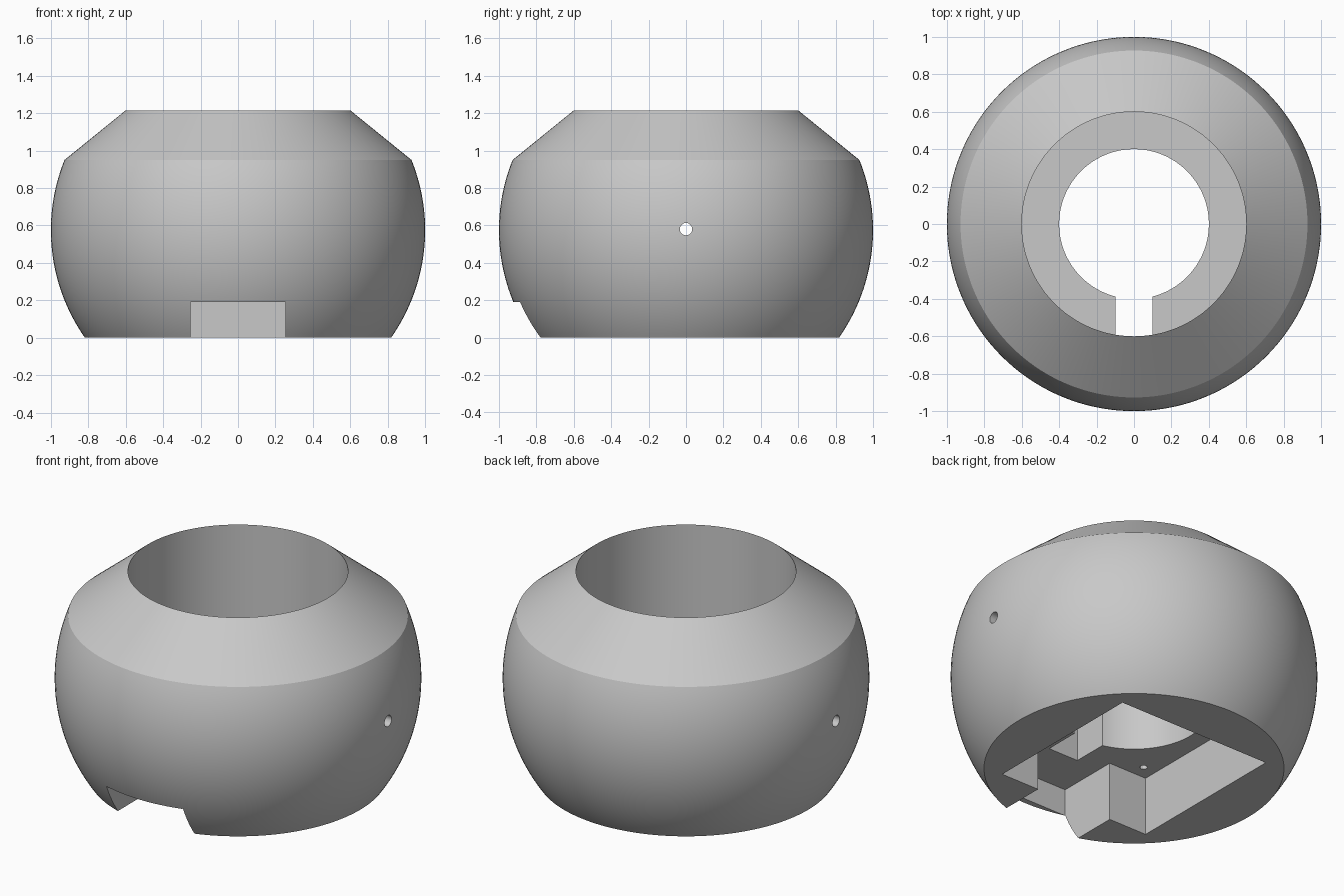
import bpy
import bmesh
import math
from mathutils import Matrix

cube = bpy.data.objects.get("Cube")
if cube:
    bpy.data.objects.remove(cube, do_unlink=True)

SEGMENTS = 144
MID = 0.575        # height of the sphere's centre
CEILING = 0.353    # top of the underside pocket
LEDGE = 0.656      # floor of the upper bore

grey = bpy.data.materials.new("plain grey")
grey.use_nodes = True
grey.diffuse_color = (0.58, 0.58, 0.58, 1)
grey.node_tree.nodes["Principled BSDF"].inputs["Base Color"].default_value = grey.diffuse_color


def make_object(name, bm):
    bmesh.ops.recalc_face_normals(bm, faces=bm.faces)
    mesh = bpy.data.meshes.new(name)
    bm.to_mesh(mesh)
    bm.free()
    mesh.materials.append(grey)
    obj = bpy.data.objects.new(name, mesh)
    bpy.context.collection.objects.link(obj)
    return obj


def lathe(name, profile):
    """Revolve a closed (radius, height) profile about z."""
    bm = bmesh.new()
    rings = []
    for i in range(SEGMENTS):
        a = math.tau * i / SEGMENTS
        rings.append([bm.verts.new((r * math.cos(a), r * math.sin(a), z)) for r, z in profile])
    n = len(profile)
    for i, ring in enumerate(rings):
        nxt = rings[(i + 1) % SEGMENTS]
        for j in range(n):
            k = (j + 1) % n
            bm.faces.new((ring[j], nxt[j], nxt[k], ring[k]))
    return make_object(name, bm)


def prism(name, outline, z0, z1):
    """Extrude an (x, y) outline from z0 to z1."""
    bm = bmesh.new()
    face = bm.faces.new([bm.verts.new((x, y, z0)) for x, y in outline])
    top = bmesh.ops.extrude_face_region(bm, geom=[face])["geom"]
    verts = [v for v in top if isinstance(v, bmesh.types.BMVert)]
    bmesh.ops.translate(bm, verts=verts, vec=(0, 0, z1 - z0))
    return make_object(name, bm)


def box(name, half_width, y0, y1, z0, z1):
    w = half_width
    return prism(name, [(-w, y0), (w, y0), (w, y1), (-w, y1)], z0, z1)


def rod(name, radius, length, matrix, sides=24):
    bm = bmesh.new()
    bmesh.ops.create_cone(bm, cap_ends=True, segments=sides, radius1=radius,
                          radius2=radius, depth=length, matrix=matrix)
    return make_object(name, bm)


def cut(target, cutter):
    cutter.hide_render = True
    mod = target.modifiers.new("cut", "BOOLEAN")
    mod.operation = "DIFFERENCE"
    mod.solver = "EXACT"
    mod.object = cutter
    bpy.context.view_layer.objects.active = target
    bpy.ops.object.modifier_apply(modifier=mod.name)
    bpy.data.objects.remove(cutter, do_unlink=True)


# Round body: spherical side, conical shoulder, stepped bore
profile = []
ARC = 40
for i in range(ARC + 1):
    z = 0.95 * i / ARC
    profile.append((math.sqrt(1 - (z - MID) ** 2), z))
profile += [(0.6, 1.215), (0.6, LEDGE), (0.4, LEDGE), (0.4, 0)]
body = lathe("round_body", profile)

# Square underside pocket with a channel towards the front
half = [(0.51, 0.51), (0.51, -0.51), (0.255, -0.51), (0.255, -0.888)]
outline = half + [(-x, y) for x, y in reversed(half)]
cut(body, prism("pocket_cutter", outline, -0.1, CEILING))

# Lower front opening
cut(body, box("opening_cutter", 0.255, -1.1, -0.8, -0.1, 0.19))

# Slot in the inner ledge
cut(body, box("slot_cutter", 0.1, -0.6, -0.3, 0.3, LEDGE + 0.004))

# Cross hole through both sides
cut(body, rod("side_hole_cutter", 0.033, 2.4,
              Matrix.Translation((0, 0, 0.58)) @ Matrix.Rotation(math.pi / 2, 4, "Y")))

# Blind screw holes in the corners of the pocket ceiling
for sx in (-1, 1):
    for sy in (-1, 1):
        place = Matrix.Translation((sx * 0.425, sy * 0.425, CEILING + 0.05))
        cut(body, rod("screw_hole_cutter", 0.021, 0.2, place, 12))

# Smooth curved surfaces, crisp edges
bpy.ops.object.select_all(action="DESELECT")
body.select_set(True)
bpy.context.view_layer.objects.active = body
bpy.ops.object.shade_smooth_by_angle(angle=math.radians(18))
